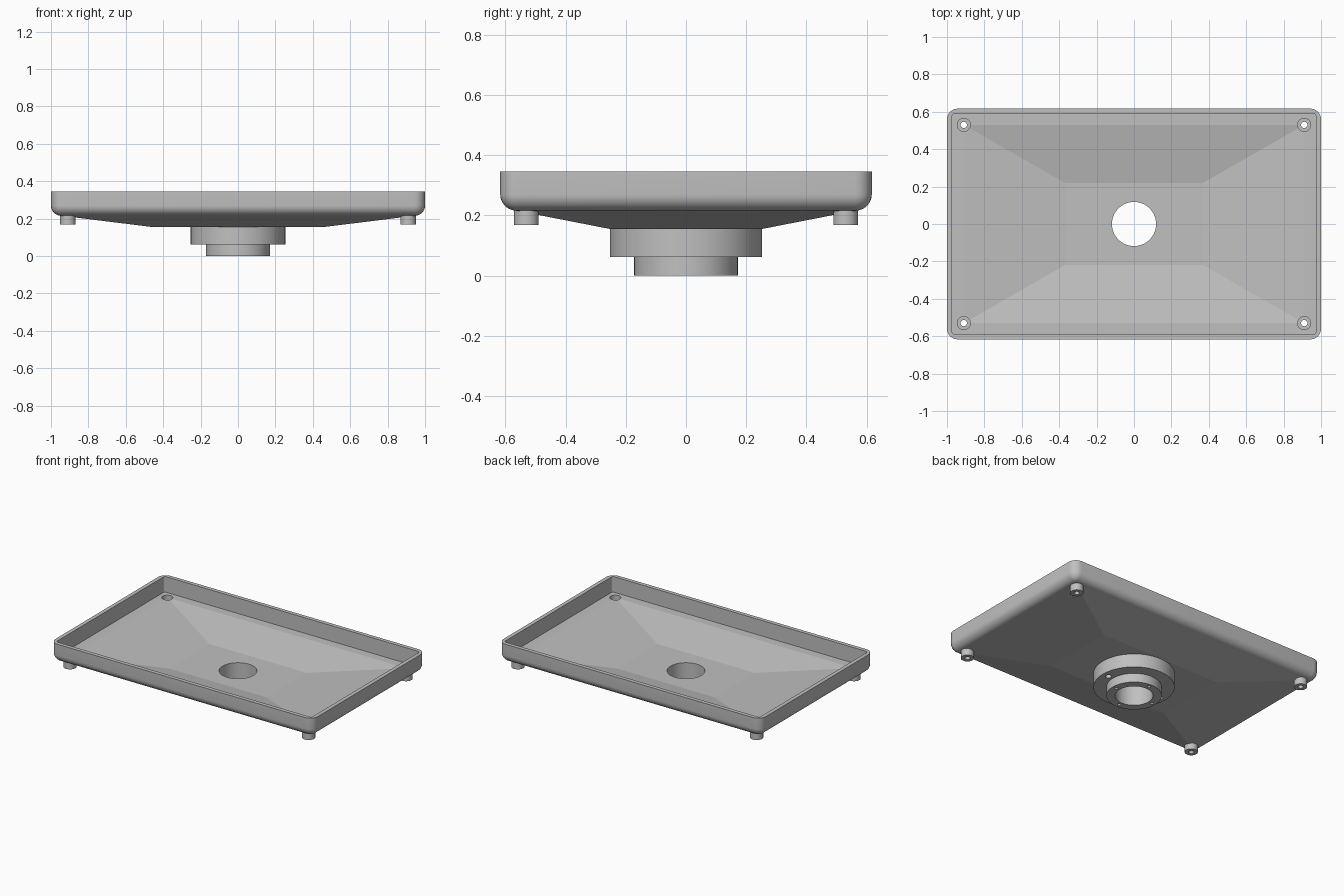
import bpy, bmesh, math

if "Cube" in bpy.data.objects:
    bpy.data.objects.remove(bpy.data.objects["Cube"], do_unlink=True)

grey = bpy.data.materials.new("light_grey")
grey.use_nodes = True
colour = (0.53, 0.53, 0.53, 1)
grey.diffuse_color = colour
grey.node_tree.nodes["Principled BSDF"].inputs["Base Color"].default_value = colour


def cylinder(name, radius, low, high, x=0, y=0, sides=64):
    bpy.ops.mesh.primitive_cylinder_add(vertices=sides, radius=radius, depth=high - low,
                                        location=(x, y, (low + high) / 2))
    obj = bpy.context.object
    obj.name = name
    obj.data.materials.append(grey)
    return obj


def drill(obj, radius, low, high, x=0, y=0, sides=48):
    cutter = cylinder("cutter", radius, low, high, x, y, sides)
    cutter.hide_render = True
    mod = obj.modifiers.new("hole", 'BOOLEAN')
    mod.operation, mod.solver, mod.object = 'DIFFERENCE', 'EXACT', cutter
    bpy.ops.object.select_all(action='DESELECT')
    bpy.context.view_layer.objects.active = obj
    obj.select_set(True)
    bpy.ops.object.modifier_apply(modifier=mod.name)
    bpy.data.objects.remove(cutter, do_unlink=True)


def smooth(obj):
    bpy.ops.object.select_all(action='DESELECT')
    bpy.context.view_layer.objects.active = obj
    obj.select_set(True)
    bpy.ops.object.shade_smooth_by_angle(angle=math.radians(30))


def rounded_rectangle(bm, hx, hy, r, z, steps=6):
    verts = []
    for corner, (sx, sy) in enumerate([(1, 1), (-1, 1), (-1, -1), (1, -1)]):
        for i in range(steps + 1):
            a = (corner + i / steps) * math.pi / 2
            verts.append(bm.verts.new((sx * (hx - r) + r * math.cos(a),
                                       sy * (hy - r) + r * math.sin(a), z)))
    return verts


# Tray shell: underside, rounded lower edge, outer wall, rim, inner wall, ledge, sloped floor
HX, HY, FILLET = 1.0, 0.617, 0.055
bm = bmesh.new()
sections = [(0.46, 0.255, 0.002, 0.155)]
for i in range(9):
    a = i / 8 * math.pi / 2
    inset = FILLET * (1 - math.sin(a))
    sections.append((HX - inset, HY - inset, 0.057 - inset, 0.215 + FILLET * (1 - math.cos(a))))
wall_end = len(sections)
sections += [(HX, HY, 0.057, 0.345),
             (0.973, 0.59, 0.015, 0.345),
             (0.973, 0.59, 0.015, 0.238),
             (0.91, 0.53, 0.002, 0.238),
             (0.37, 0.22, 0.002, 0.18)]
rings = [rounded_rectangle(bm, *s) for s in sections]
for k in range(len(rings) - 1):
    low, high = rings[k], rings[k + 1]
    for i in range(len(low)):
        j = (i + 1) % len(low)
        face = bm.faces.new((low[i], low[j], high[j], high[i]))
        face.smooth = 0 < k < wall_end
bm.faces.new(list(reversed(rings[0])))
bm.faces.new(rings[-1])
bmesh.ops.recalc_face_normals(bm, faces=bm.faces)
mesh = bpy.data.meshes.new("tray")
bm.to_mesh(mesh)
bm.free()
mesh.materials.append(grey)
tray = bpy.data.objects.new("tray", mesh)
bpy.context.collection.objects.link(tray)

# Drain collars with the central bore
BORE = 0.118
drill(tray, BORE, 0.1, 0.3, sides=64)
upper = cylinder("upper_collar", 0.253, 0.062, 0.158, sides=96)
lower = cylinder("lower_collar", 0.172, 0.0, 0.066, sides=96)
for collar in (upper, lower):
    drill(collar, BORE, -0.1, 0.3, sides=64)

# Small holes in the collar undersides
for side in (-1, 1):
    drill(upper, 0.02, 0.0, 0.12, x=side * 0.208, sides=24)
for i in range(4):
    a = i * math.pi / 2
    drill(lower, 0.011, -0.05, 0.04, 0.145 * math.cos(a), 0.145 * math.sin(a), 20)
smooth(upper)
smooth(lower)

# Mounting feet with counterbored through holes
for sx, x_name in ((-1, "right"), (1, "left")):
    for sy, y_name in ((-1, "front"), (1, "back")):
        x, y = sx * 0.91, sy * 0.53
        foot = cylinder(f"foot_{y_name}_{x_name}", 0.041, 0.167, 0.228, x, y, 40)
        drill(foot, 0.035, 0.2, 0.3, x, y, 40)
        drill(foot, 0.017, 0.1, 0.3, x, y, 24)
        drill(tray, 0.035, 0.18, 0.3, x, y, 40)
        smooth(foot)
